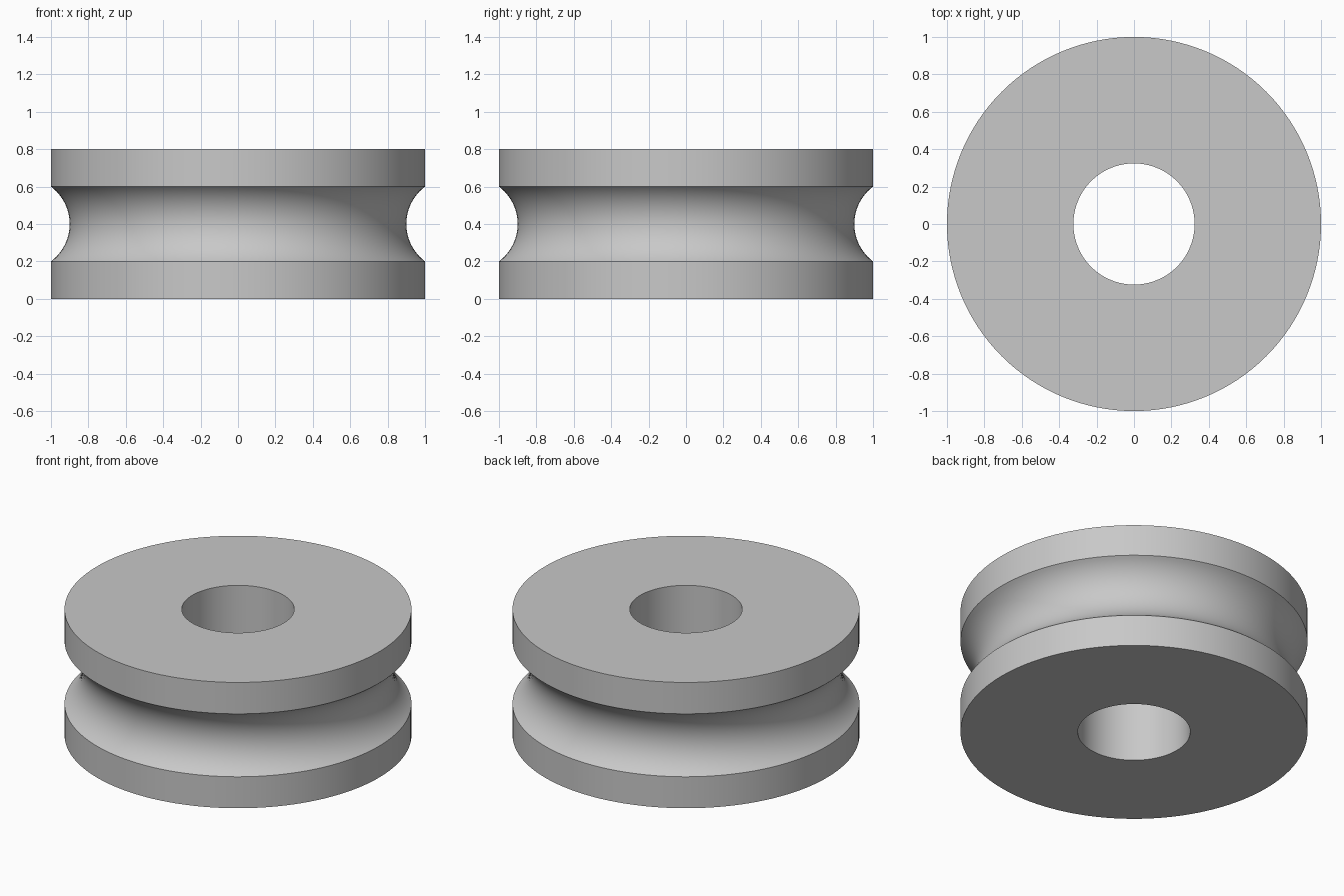
import bpy
import bmesh
import math

cube = bpy.data.objects.get("Cube")
if cube:
    bpy.data.objects.remove(cube, do_unlink=True)

RADIUS, HOLE, HEIGHT = 1.0, 0.324, 0.8
GROOVE_HALF, GROOVE_DEPTH = 0.2, 0.1
SEGMENTS, ARC_STEPS = 128, 24

# Plain grey material
grey = bpy.data.materials.new("plain_grey")
grey.use_nodes = True
colour = (0.58, 0.58, 0.58, 1)
grey.diffuse_color = colour
grey.node_tree.nodes["Principled BSDF"].inputs["Base Color"].default_value = colour

# Cross-section: flat rims with a circular groove between them
arc_radius = (GROOVE_HALF ** 2 + GROOVE_DEPTH ** 2) / (2 * GROOVE_DEPTH)
arc_centre = RADIUS - GROOVE_DEPTH + arc_radius
half_angle = math.asin(GROOVE_HALF / arc_radius)
profile = [(HOLE, 0), (RADIUS, 0)]
for i in range(ARC_STEPS + 1):
    a = half_angle * (2 * i / ARC_STEPS - 1)
    profile.append((arc_centre - arc_radius * math.cos(a),
                    HEIGHT / 2 + arc_radius * math.sin(a)))
profile += [(RADIUS, HEIGHT), (HOLE, HEIGHT)]

# Turn the section around the vertical axis
bm = bmesh.new()
verts = [bm.verts.new((r, 0, z)) for r, z in profile]
edges = [bm.edges.new((v, verts[(i + 1) % len(verts)])) for i, v in enumerate(verts)]
bmesh.ops.spin(bm, geom=verts + edges, cent=(0, 0, 0), axis=(0, 0, 1),
               angle=2 * math.pi, steps=SEGMENTS)
bmesh.ops.remove_doubles(bm, verts=bm.verts[:], dist=0.0001)
bmesh.ops.recalc_face_normals(bm, faces=bm.faces[:])

mesh = bpy.data.meshes.new("grooved_wheel")
bm.to_mesh(mesh)
bm.free()
mesh.materials.append(grey)
wheel = bpy.data.objects.new("grooved_wheel", mesh)
bpy.context.collection.objects.link(wheel)

# Smooth the round surfaces and keep the rims sharp
bpy.ops.object.select_all(action="DESELECT")
wheel.select_set(True)
bpy.context.view_layer.objects.active = wheel
bpy.ops.object.shade_smooth_by_angle(angle=math.radians(30))
